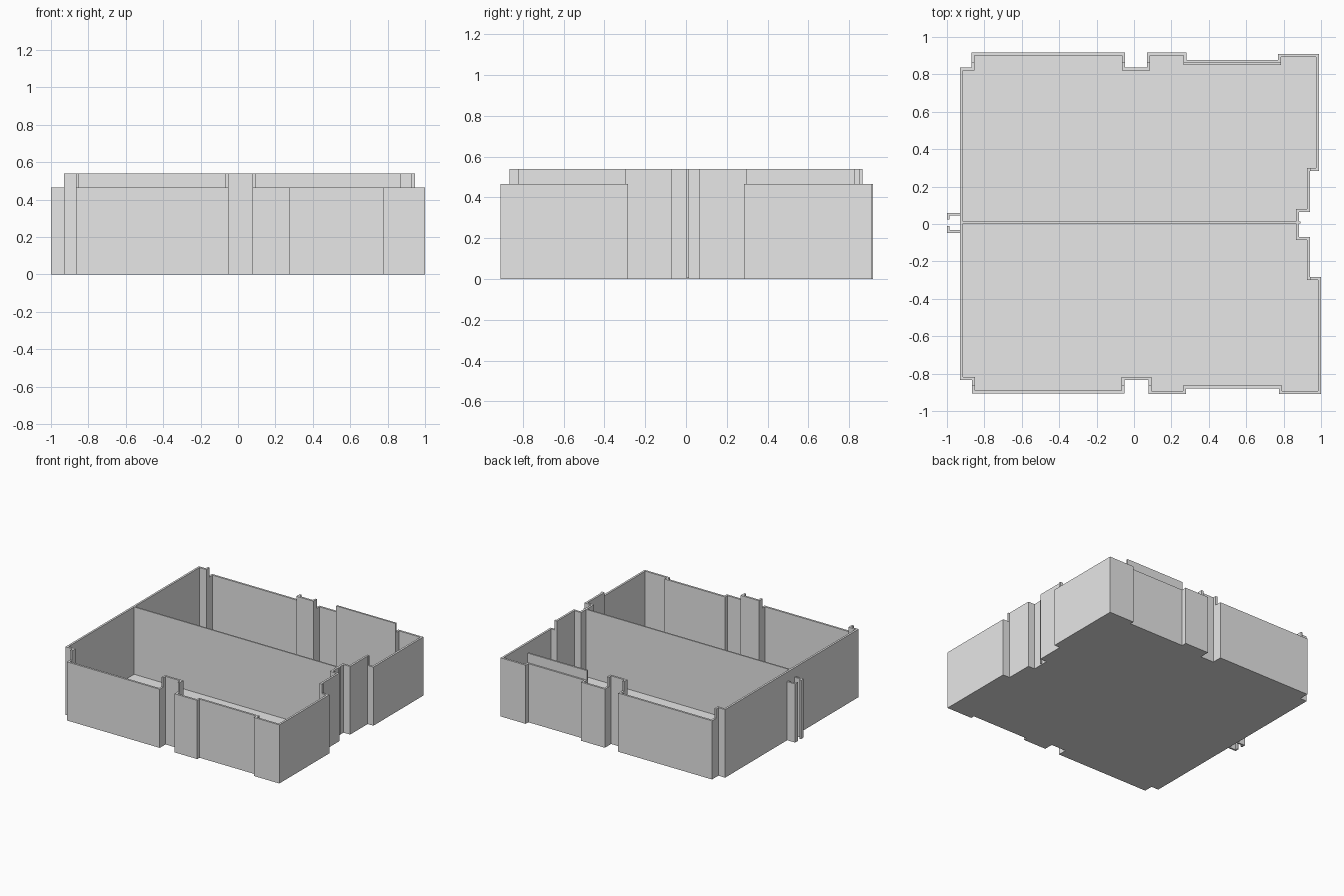
import bpy
import bmesh
from mathutils import Vector

cube = bpy.data.objects.get("Cube")
if cube:
    bpy.data.objects.remove(cube, do_unlink=True)

LOW, TALL, FLOOR, THICK = 0.465, 0.54, 0.006, 0.016

grey = bpy.data.materials.new("light_grey")
grey.use_nodes = True
grey.diffuse_color = (0.8, 0.8, 0.8, 1)
grey.node_tree.nodes["Principled BSDF"].inputs["Base Color"].default_value = grey.diffuse_color


def finish(name, bm):
    """Turn a bmesh into a named grey object."""
    bmesh.ops.recalc_face_normals(bm, faces=bm.faces)
    mesh = bpy.data.meshes.new(name)
    bm.to_mesh(mesh)
    bm.free()
    mesh.materials.append(grey)
    obj = bpy.data.objects.new(name, mesh)
    bpy.context.collection.objects.link(obj)
    return obj


def left_normal(start, end):
    direction = (end - start).normalized()
    return Vector((-direction.y, direction.x))


def wall(name, path, bottom, top, thick=THICK, closed=False):
    """Square-cornered wall standing on the left-hand side of a path."""
    points = [Vector(p) for p in path]
    count = len(points)
    bm = bmesh.new()
    rings = []
    for i, point in enumerate(points):
        normals = []
        if closed or i > 0:
            normals.append(left_normal(points[i - 1], point))
        if closed or i < count - 1:
            normals.append(left_normal(point, points[(i + 1) % count]))
        offset = normals[0].copy()
        if len(normals) == 2 and abs(normals[0].dot(normals[1])) < 0.5:
            offset += normals[1]
        inner = point + offset * thick
        corners = ((point, bottom), (point, top), (inner, top), (inner, bottom))
        rings.append([bm.verts.new((p.x, p.y, z)) for p, z in corners])
    for i in range(count if closed else count - 1):
        a, b = rings[i], rings[(i + 1) % count]
        for k in range(4):
            m = (k + 1) % 4
            bm.faces.new((a[k], b[k], b[m], a[m]))
    if not closed:
        bm.faces.new(rings[0])
        bm.faces.new(rings[-1])
    return finish(name, bm)


def slab(name, outline, bottom, top):
    """Flat plate cut to an outline."""
    bm = bmesh.new()
    face = bm.faces.new([bm.verts.new((x, y, bottom)) for x, y in outline])
    result = bmesh.ops.extrude_face_region(bm, geom=[face])
    verts = [v for v in result["geom"] if isinstance(v, bmesh.types.BMVert)]
    bmesh.ops.translate(bm, verts=verts, vec=(0, 0, top - bottom))
    return finish(name, bm)


# Outer edge of the tray, split by side, running counterclockwise
front_edge = [
    (-.93, -.835), (-.867, -.835), (-.867, -.907), (-.052, -.907),
    (-.052, -.835), (.077, -.835), (.077, -.908), (.278, -.908),
    (.278, -.88), (.776, -.88), (.776, -.91), (1, -.91)]
left_edge = [
    (1, -.283), (.94, -.283), (.94, -.07), (.882, -.07),
    (.882, .064), (.94, .064), (.94, .283), (.99, .283)]
back_edge = [
    (.99, .91), (.77, .91), (.77, .877), (.28, .877),
    (.28, .917), (.07, .917), (.07, .838), (-.047, .838),
    (-.047, .917), (-.87, .917), (-.87, .838), (-.93, .838)]
outline = front_edge + left_edge + back_edge

# Tray floor and the lower surrounding wall
slab("floor", outline, 0, FLOOR)
wall("outer_wall", outline, FLOOR, LOW, closed=True)

# Raised rims: plain side, notches, stepped side
END = .865
wall("right_rim", [(-.87, END)] + back_edge[-2:] + front_edge[:2] + [(-.867, -END)], LOW, TALL)
wall("front_notch_rim", [(-.052, -END)] + front_edge[4:6] + [(.077, -END)], LOW, TALL)
wall("back_notch_rim", [(.07, END)] + back_edge[6:8] + [(-.047, END)], LOW, TALL)
wall("left_rim", [(.947, -.283)] + left_edge[1:7] + [(.947, .283)], LOW, TALL)

# Tall panel lining the back recess
wall("back_panel", [(.785, .865), (.265, .865)], FLOOR, TALL, .014)

# Divider between the two bays
wall("divider", [(-.92, .003), (.89, .003)], FLOOR, TALL, .011)

# Pair of hooked clips on the plain side
wall("back_clip", [(-.925, .06), (-1, .06), (-1, .025)], 0, LOW, .014)
wall("front_clip", [(-1, -.012), (-1, -.047), (-.925, -.047)], 0, LOW, .014)
